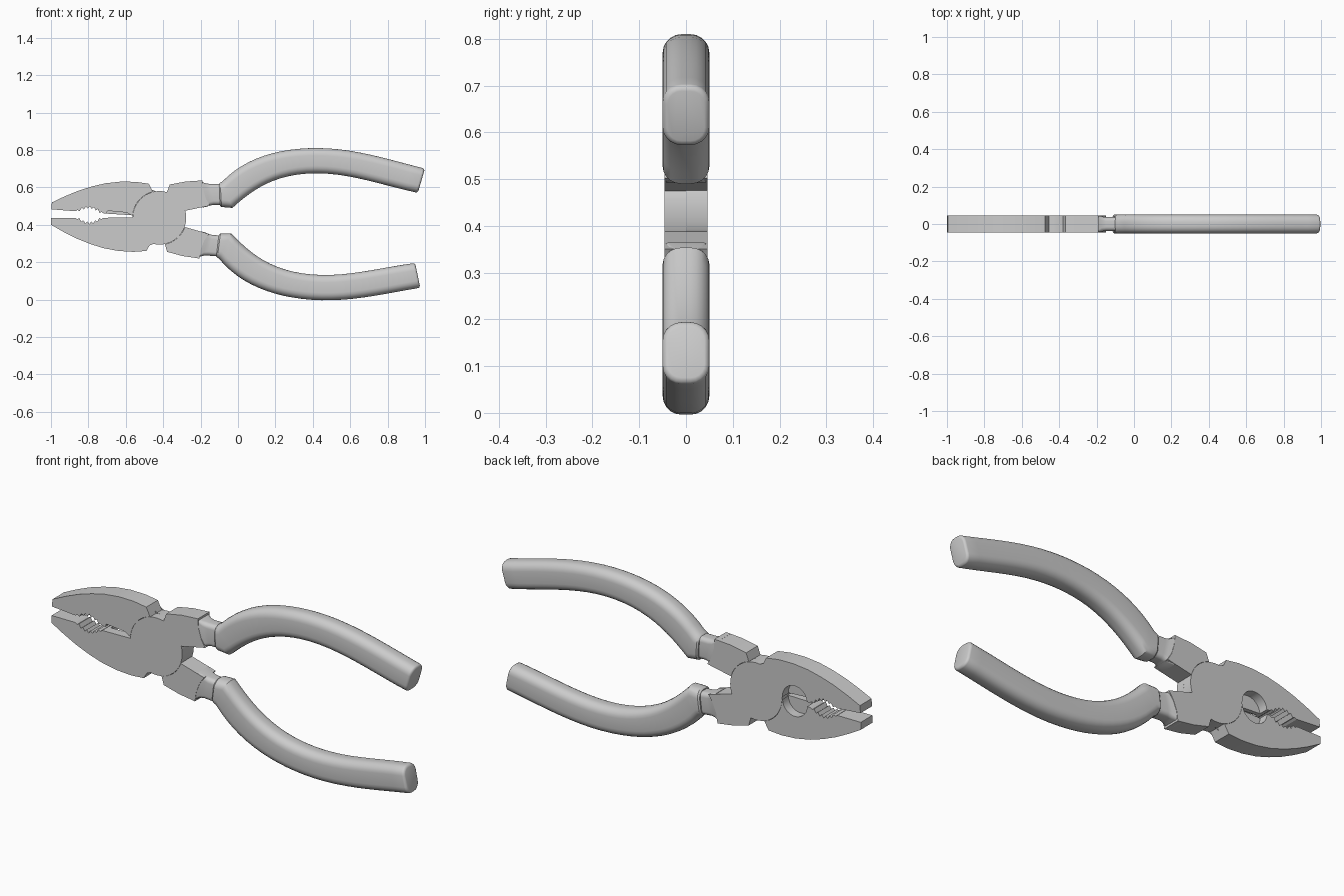
import bpy, bmesh
from math import sin, cos, pi, radians
from mathutils import Matrix, Vector
from mathutils.geometry import interpolate_bezier

cube = bpy.data.objects.get("Cube")
if cube:
    bpy.data.objects.remove(cube, do_unlink=True)

steel = bpy.data.materials.new("light_grey")
steel.use_nodes = True
GREY = (0.6, 0.6, 0.6, 1)
steel.diffuse_color = GREY
steel.node_tree.nodes["Principled BSDF"].inputs["Base Color"].default_value = GREY

PX, PZ, R = -0.42, 0.437, 0.143     # pivot and joint radius
T = 0.046                           # half thickness of the head


def finish(name, bm, matrix):
    bmesh.ops.transform(bm, matrix=matrix, verts=bm.verts)
    bmesh.ops.recalc_face_normals(bm, faces=bm.faces)
    me = bpy.data.meshes.new(name)
    bm.to_mesh(me)
    bm.free()
    me.materials.append(steel)
    ob = bpy.data.objects.new(name, me)
    bpy.context.collection.objects.link(ob)
    bpy.ops.object.select_all(action="DESELECT")
    ob.select_set(True)
    bpy.context.view_layer.objects.active = ob
    bpy.ops.object.shade_smooth_by_angle(angle=radians(32))


def prism(name, outline, y0, y1, matrix):
    bm = bmesh.new()
    face = bm.faces.new([bm.verts.new((x, y0, z)) for x, z in outline])
    new = bmesh.ops.extrude_face_region(bm, geom=[face])["geom"]
    verts = [v for v in new if isinstance(v, bmesh.types.BMVert)]
    bmesh.ops.translate(bm, vec=(0, y1 - y0, 0), verts=verts)
    finish(name, bm, matrix)


def arc(cx, cz, r, a0, a1, n=14):
    angles = [radians(a0 + (a1 - a0) * i / n) for i in range(n + 1)]
    return [(cx + r * cos(a), cz + r * sin(a)) for a in angles]


def loft(name, stations, matrix):
    """Rounded sections; each station is (top point, bottom point, half width, corner radius)."""
    bm = bmesh.new()
    rings = []
    for top, bottom, w, r in stations:
        top, bottom = Vector(top), Vector(bottom)
        mid, up = (top + bottom) / 2, (top - bottom).normalized()
        h = (top - bottom).length / 2
        ring = []
        for q, (sy, sz) in enumerate([(1, 1), (-1, 1), (-1, -1), (1, -1)]):
            for y, v in arc(sy * (w - r), sz * (h - r), r, 90 * q, 90 * q + 90, 5):
                p = mid + up * v
                ring.append(bm.verts.new((p.x, y, p.y)))
        rings.append(ring)
    for a, b in zip(rings, rings[1:]):
        for i in range(len(a)):
            j = (i + 1) % len(a)
            bm.faces.new((a[i], a[j], b[j], b[i]))
    bm.faces.new(rings[0])
    bm.faces.new(rings[-1])
    finish(name, bm, matrix)


def shrink(top, bottom, f, shift):
    t, b, s = Vector(top), Vector(bottom), Vector(shift)
    m = (t + b) / 2
    return m + (t - m) * f + s, m + (b - m) * f + s


# Outline pieces of one half
jaw_outer = [(-1, PZ), (-1, .40), (-.93, .36), (-.86, .325), (-.79, .297), (-.72, .275),
             (-.64, .26), (-.56, .255), (-.49, .26), (-.465, .302)]
bolster = [(-.283, .475), (-.15, .502), (-.172, .54), (-.187, .59), (-.19, .637),
           (-.28, .631), (-.365, .615), (-.38, .575)]
teeth = []
for i in range(15):
    s = i / 14
    teeth.append((-.72 - .15 * s, PZ - .033 * sin(pi * s) + (.013 if i % 2 == 0 and 0 < i < 14 else 0)))
wire_hole = arc(-.635, PZ, .068, 0, -180)
cut_edge = [(-.567, PZ), (-.595, PZ - .014), (-.70, PZ - .016), (-.703, PZ)]

# Neck and grip sections
neck = [((-.215, .636), (-.19, .492), T, .008), ((-.19, .628), (-.165, .497), .044, .014),
        ((-.172, .621), (-.148, .503), .039, .02), ((-.15, .618), (-.13, .506), .037, .022),
        ((-.06, .618), (-.05, .506), .037, .022)]
top = (interpolate_bezier((-.085, .63), (.04, .76), (.22, .81), (.42, .81), 13)
       + interpolate_bezier((.42, .81), (.62, .81), (.80, .75), (.988, .703), 11)[1:])
low = (interpolate_bezier((-.03, .49), (.08, .59), (.20, .675), (.42, .675), 13)
       + interpolate_bezier((.42, .675), (.60, .675), (.76, .615), (.95, .573), 11)[1:])
end = (top[-1], low[-1])
grip = [(*shrink((-.095, .625), (-.09, .495), .9, (-.006, 0)), .044, .035),
        ((-.095, .625), (-.088, .495), .05, .04)]
grip += [(t, b, .05, .04) for t, b in zip(top, low)]
grip += [(*shrink(*end, cos(a) * .25 + .75, (.012 * sin(a), -.003 * sin(a))),
          .05 - .014 * (1 - cos(a)), .04 - .014 * (1 - cos(a)))
         for a in (.35, .7, 1.05, 1.3)]


def build_half(label, jaw, handle, front_notch, back_notch, edge_notch, matrix):
    def inner(notch):
        return notch + teeth

    # Plate layer: jaw, joint disc and bolster in one piece
    plate = (jaw_outer + arc(PX, PZ, R, 251, 374, 20) + bolster
             + arc(PX, PZ, R, 76, 179) + inner(front_notch))
    prism(label + "_joint_plate", plate, -T, 0, matrix)
    # Second layer: jaw and bolster cut back around the other disc
    side = jaw_outer + arc(PX, PZ, R + .001, 250, 181)
    prism(jaw + "_jaw_side", side + inner(back_notch), 0, T * .45, matrix)
    prism(jaw + "_jaw_edge", side + inner(edge_notch), T * .45, T, matrix)
    prism(handle + "_bolster", bolster + arc(PX, PZ, R + .001, 74, 16), 0, T, matrix)
    loft(handle + "_neck", neck, matrix)
    loft(handle + "_grip", grip, matrix)


# The second half is the first turned over and swung open about the pivot
pivot = Matrix.Translation((PX, 0, PZ))
turned = pivot @ Matrix.Rotation(radians(4.5), 4, "Y") @ Matrix.Rotation(pi, 4, "X") @ pivot.inverted()
build_half("front", "lower", "upper", [], wire_hole, wire_hole, Matrix.Identity(4))
build_half("back", "upper", "lower", wire_hole, [], cut_edge, turned)
